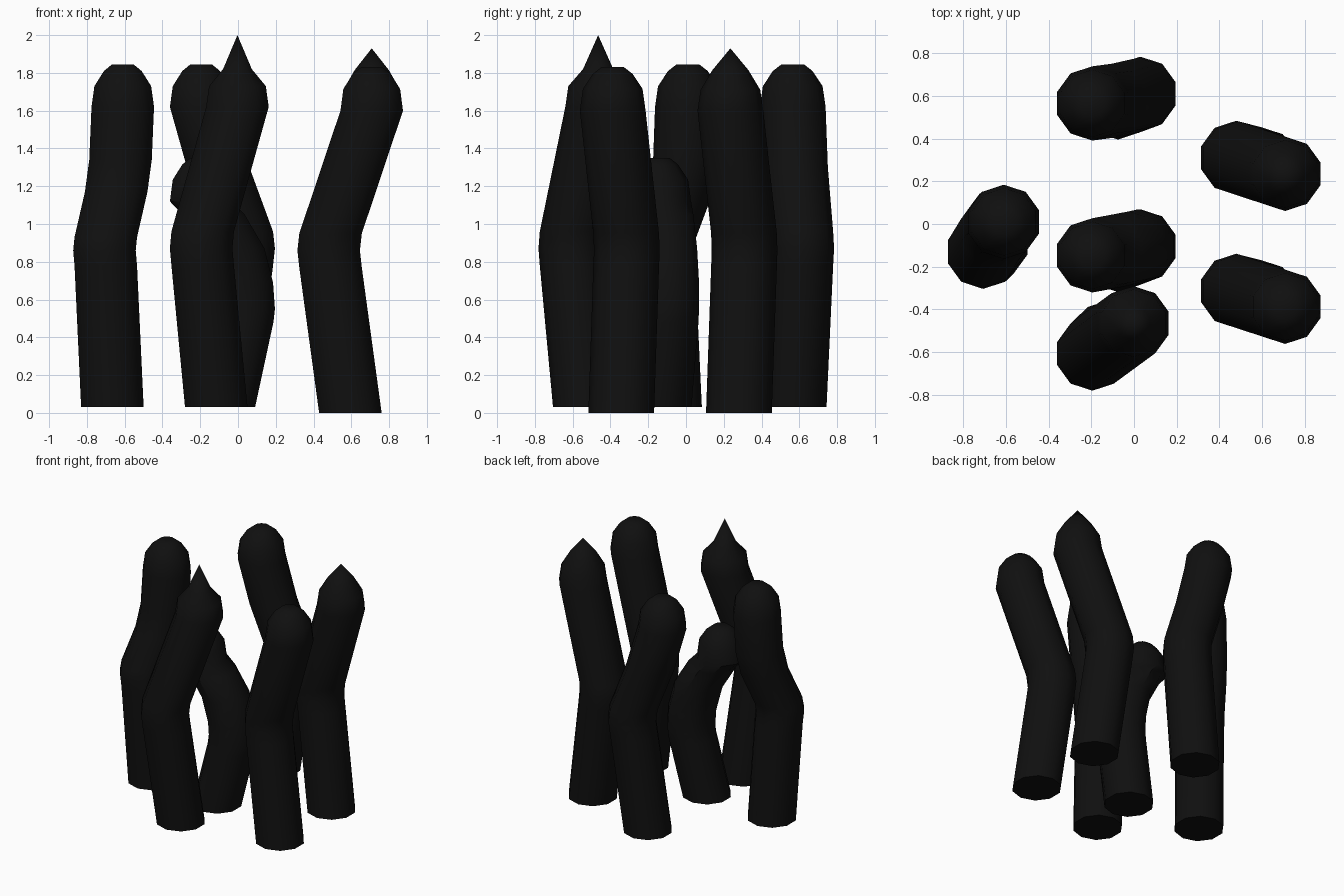
import bpy, bmesh, math

if "Cube" in bpy.data.objects:
    bpy.data.objects.remove(bpy.data.objects["Cube"])

SIDES, RADIUS = 10, 0.174

mat = bpy.data.materials.new("black")
mat.diffuse_color = (0.005, 0.005, 0.005, 1)
mat.use_nodes = True
mat.node_tree.nodes["Principled BSDF"].inputs["Base Color"].default_value = mat.diffuse_color


def stalk(name, path, cap, tip=None):
    """Tube of level ten-sided rings along path; cap = (radius, z) rings; tip = point height."""
    bm = bmesh.new()
    cx, cy = path[-1][:2]
    rings = [(x, y, z, RADIUS) for x, y, z in path] + [(cx, cy, z, r) for r, z in cap]
    loops = []
    for x, y, z, r in rings:
        loops.append([bm.verts.new((x + r * math.cos(a), y + r * math.sin(a), z))
                      for a in (math.radians(18 + 36 * i) for i in range(SIDES))])
    for lo, hi in zip(loops, loops[1:]):
        for i in range(SIDES):
            j = (i + 1) % SIDES
            bm.faces.new((lo[i], lo[j], hi[j], hi[i]))
    bm.faces.new(loops[0][::-1])
    if tip:
        apex = bm.verts.new((cx, cy, tip))
        for i in range(SIDES):
            bm.faces.new((loops[-1][i], loops[-1][(i + 1) % SIDES], apex))
    else:
        bm.faces.new(loops[-1])
    me = bpy.data.meshes.new(name)
    bm.to_mesh(me)
    bm.free()
    ob = bpy.data.objects.new(name, me)
    bpy.context.collection.objects.link(ob)
    me.materials.append(mat)
    bpy.ops.object.select_all(action='DESELECT')
    ob.select_set(True)
    bpy.context.view_layer.objects.active = ob
    bpy.ops.object.shade_smooth_by_angle(angle=math.radians(40))
    return ob


def dome(top):
    return [(0.158, top - 0.115), (0.105, top - 0.035), (0.06, top)]


# left stalk, straightening upright above the bend
stalk("left_stalk", [(-0.665, -0.09, 0.03), (-0.70, -0.125, 0.78), (-0.707, -0.13, 0.86),
                     (-0.70, -0.12, 0.93), (-0.645, -0.03, 1.17), (-0.622, 0.0, 1.34),
                     (-0.61, 0.01, 1.62)], dome(1.845))

# back stalk
stalk("back_stalk", [(-0.075, 0.57, 0.03), (0.02, 0.605, 0.78), (0.03, 0.61, 0.87),
                     (0.02, 0.605, 0.96), (-0.105, 0.577, 1.3), (-0.195, 0.565, 1.62)], dome(1.845))

# short middle stalk
stalk("middle_stalk", [(-0.075, -0.145, 0.03), (0.022, -0.108, 0.48), (0.03, -0.105, 0.55),
                       (0.02, -0.105, 0.69), (-0.025, -0.115, 0.87), (-0.13, -0.135, 1.05),
                       (-0.195, -0.147, 1.12)], dome(1.35))

# right pair: pointed at the back, rounded at the front
stalk("right_back_stalk", [(0.595, 0.28, 0.0), (0.49, 0.307, 0.77), (0.48, 0.31, 0.86),
                           (0.49, 0.307, 0.95), (0.708, 0.235, 1.6)],
      [(0.158, 1.71), (0.095, 1.815)], 1.93)
stalk("right_front_stalk", [(0.595, -0.343, 0.0), (0.49, -0.317, 0.77), (0.48, -0.313, 0.86),
                            (0.49, -0.317, 0.95), (0.708, -0.388, 1.6)], dome(1.83))

# front pointed stalk
stalk("front_stalk", [(-0.115, -0.53, 0.03), (-0.187, -0.6, 0.78), (-0.195, -0.607, 0.87),
                      (-0.187, -0.6, 0.96), (-0.003, -0.465, 1.62)],
      [(0.158, 1.73), (0.08, 1.82)], 2.0)
